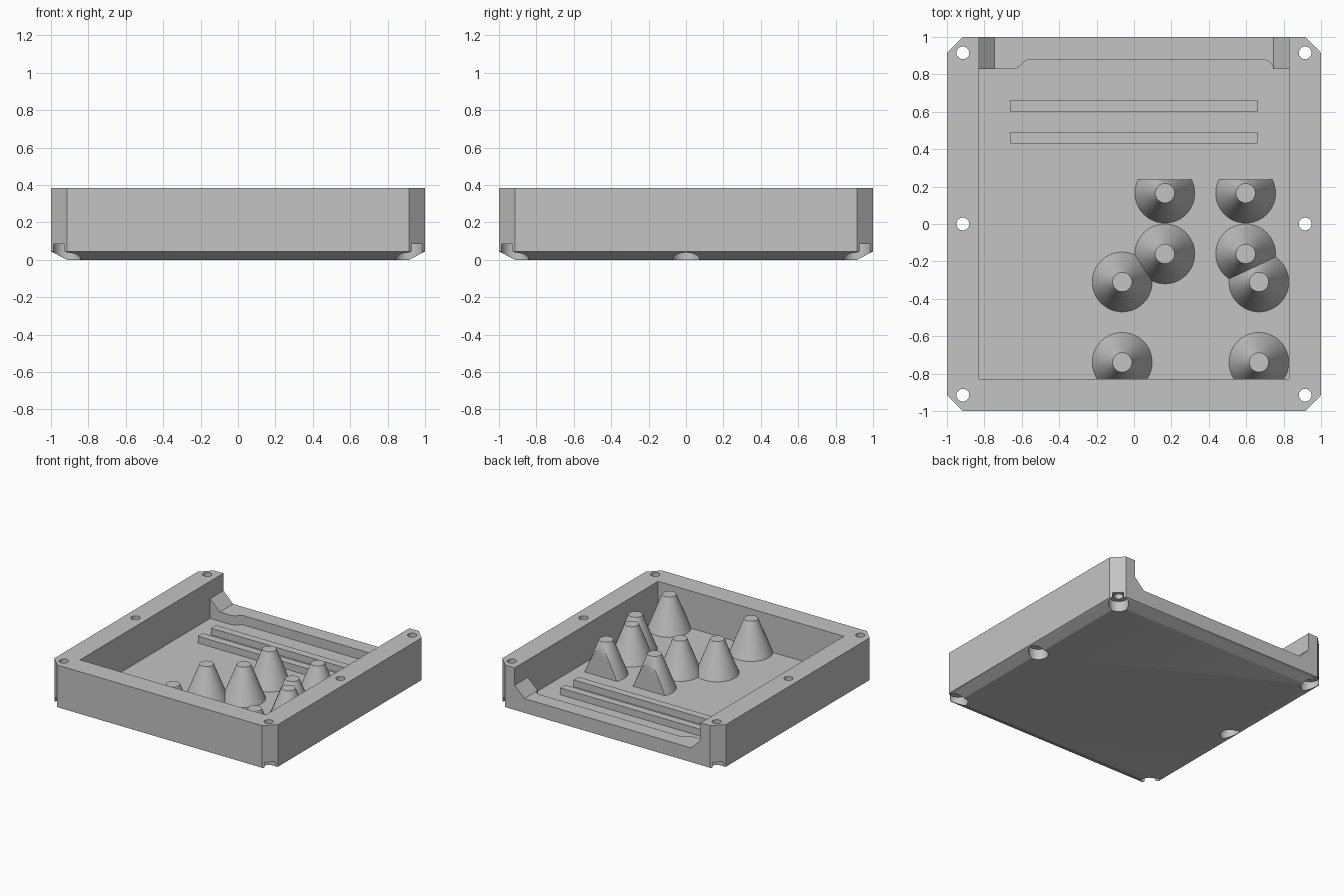
import bpy, bmesh, math
from mathutils import Matrix

cube = bpy.data.objects.get("Cube")
if cube:
    bpy.data.objects.remove(cube, do_unlink=True)

grey = bpy.data.materials.new("plain grey")
grey.use_nodes = True
colour = (0.55, 0.55, 0.55, 1)
grey.diffuse_color = colour
grey.node_tree.nodes["Principled BSDF"].inputs["Base Color"].default_value = colour

HEIGHT, FLOOR, INNER, HOLE = 0.385, 0.085, 0.83, 0.915
LIP, BEVEL = 0.16, 0.045


def finish(name, bm):
    bmesh.ops.recalc_face_normals(bm, faces=bm.faces)
    mesh = bpy.data.meshes.new(name)
    bm.to_mesh(mesh)
    bm.free()
    mesh.materials.append(grey)
    ob = bpy.data.objects.new(name, mesh)
    bpy.context.collection.objects.link(ob)
    return ob


def loft(name, rings):
    """Solid through rings of equal point count."""
    bm = bmesh.new()
    loops = [[bm.verts.new(p) for p in ring] for ring in rings]
    n = len(loops[0])
    for a, b in zip(loops, loops[1:]):
        for i in range(n):
            j = (i + 1) % n
            bm.faces.new((a[i], a[j], b[j], b[i]))
    bm.faces.new(loops[0])
    bm.faces.new(loops[-1])
    return finish(name, bm)


def block(name, x0, x1, y0, y1, z0, z1):
    outline = [(x0, y0), (x1, y0), (x1, y1), (x0, y1)]
    return loft(name, [[(x, y, z) for x, y in outline] for z in (z0, z1)])


def round_solid(name, x, y, r0, r1, z0, z1, cut_y=None):
    bm = bmesh.new()
    bmesh.ops.create_cone(bm, cap_ends=True, segments=48, radius1=r0, radius2=r1,
                          depth=z1 - z0, matrix=Matrix.Translation((x, y, (z0 + z1) / 2)))
    if cut_y is not None:
        bmesh.ops.bisect_plane(bm, geom=bm.verts[:] + bm.edges[:] + bm.faces[:],
                               plane_co=(0, cut_y, 0), plane_no=(0, 1, 0), clear_outer=True)
        bmesh.ops.holes_fill(bm, edges=[e for e in bm.edges if e.is_boundary])
    return finish(name, bm)


def octagon(half, cut, z):
    k = half - cut
    return [(half, -k, z), (half, k, z), (k, half, z), (-k, half, z),
            (-half, k, z), (-half, -k, z), (-k, -half, z), (k, -half, z)]


def smooth(ob):
    bpy.ops.object.select_all(action='DESELECT')
    ob.select_set(True)
    bpy.context.view_layer.objects.active = ob
    bpy.ops.object.shade_smooth_by_angle(angle=math.radians(30))


# Outer tray body with cut corners and a bevelled underside
tray = loft("tray", [octagon(0.915, 0.02, 0), octagon(1, 0.085, BEVEL), octagon(1, 0.085, HEIGHT)])

# Pocket, rear opening with sloped ends, and relief behind the rear lip
cutters = [block("pocket_cutter", -INNER, INNER, -INNER, INNER, FLOOR, 0.6)]
opening = [(-0.745, LIP), (0.745, LIP), (INNER, LIP + 0.085), (INNER, 0.6),
           (-INNER, 0.6), (-INNER, LIP + 0.085)]
cutters.append(loft("opening_cutter", [[(x, y, z) for x, z in opening] for y in (0.8, 1.1)]))
relief = [(-0.63, 0.8), (-0.63, 0.832), (-0.61, 0.842), (-0.59, 0.866), (-0.57, 0.878),
          (0.70, 0.878), (0.725, 0.868), (0.742, 0.845), (0.745, 0.8)]
cutters.append(loft("relief_cutter", [[(x, y, z) for x, y in relief] for z in (FLOOR, 0.3)]))

# Screw holes with wide recesses underneath
for x in (-HOLE, HOLE):
    for y in (-HOLE, 0, HOLE):
        cutters.append(round_solid("screw_hole_cutter", x, y, 0.034, 0.034, -0.1, 0.5))
        cutters.append(round_solid("screw_recess_cutter", x, y, 0.073, 0.073, -0.1, 0.085))

bpy.context.view_layer.objects.active = tray
for cutter in cutters:
    cutter.hide_render = True
    mod = tray.modifiers.new("cut", 'BOOLEAN')
    mod.operation, mod.solver, mod.object = 'DIFFERENCE', 'EXACT', cutter
    bpy.ops.object.modifier_apply(modifier=mod.name)
for cutter in cutters:
    bpy.data.objects.remove(cutter, do_unlink=True)
smooth(tray)

# Long ribs on the floor
for y in (0.43, 0.6):
    block("floor_rib", -0.66, 0.66, y, y + 0.063, FLOOR - 0.02, 0.14)

# Conical posts; the rear pair is sliced flat at the back
posts = [(-0.063, -0.31), (-0.063, -0.74), (0.668, -0.31), (0.668, -0.74),
         (0.165, -0.16), (0.597, -0.16), (0.165, 0.165), (0.597, 0.165)]
for x, y in posts:
    smooth(round_solid("cone_post", x, y, 0.16, 0.052, FLOOR, 0.36, 0.237 if y > 0 else None))
